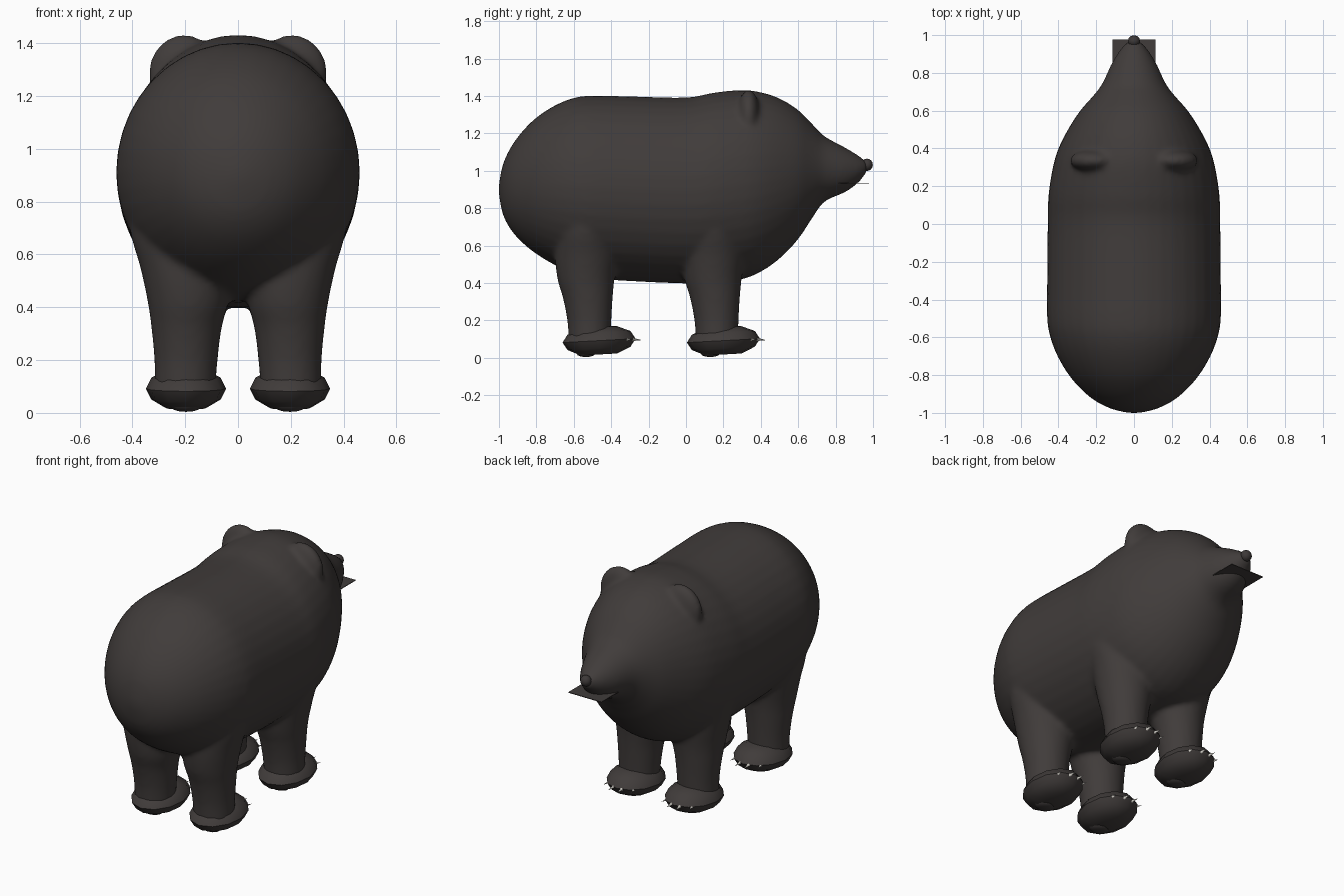
import bpy, bmesh, math
from mathutils import Matrix, Vector

if "Cube" in bpy.data.objects:
    bpy.data.objects.remove(bpy.data.objects["Cube"])


def material(name, rgb):
    m = bpy.data.materials.new(name)
    m.diffuse_color = (*rgb, 1)
    m.use_nodes = True
    m.node_tree.nodes["Principled BSDF"].inputs["Base Color"].default_value = m.diffuse_color
    return m


FUR = material("dark fur", (0.052, 0.045, 0.043))
SKIN = material("dark skin", (0.046, 0.040, 0.039))
CLAW = material("pale claw", (0.62, 0.60, 0.55))


def finish(bm, name, mat, angle=None):
    bmesh.ops.recalc_face_normals(bm, faces=bm.faces)
    me = bpy.data.meshes.new(name)
    bm.to_mesh(me)
    bm.free()
    ob = bpy.data.objects.new(name, me)
    bpy.context.collection.objects.link(ob)
    me.materials.append(mat)
    if angle:
        bpy.ops.object.select_all(action='DESELECT')
        ob.select_set(True)
        bpy.context.view_layer.objects.active = ob
        bpy.ops.object.shade_smooth_by_angle(angle=math.radians(angle))
    return ob


def spline(rows, steps=4):
    """Smooth interpolation of section rows."""
    out = []
    for i in range(len(rows) - 1):
        p = [rows[max(0, min(len(rows) - 1, i + k))] for k in (-1, 0, 1, 2)]
        for s in range(steps):
            t = s / steps
            out.append([0.5 * (2 * b + (c - a) * t + (2 * a - 5 * b + 4 * c - d) * t * t
                               + (3 * b - a - 3 * c + d) * t ** 3)
                        for a, b, c, d in zip(*p)])
    return out + [rows[-1]]


def loft(bm, rings):
    """Skin a list of point rings and cap both ends."""
    loops = [[bm.verts.new(p) for p in ring] for ring in rings]
    n = len(loops[0])
    for a, b in zip(loops, loops[1:]):
        for i in range(n):
            bm.faces.new((a[i], a[(i + 1) % n], b[(i + 1) % n], b[i]))
    bm.faces.new(loops[0])
    bm.faces.new(loops[-1])


def ellipsoid(bm, loc, radii, u=24, v=16, rot=None):
    mat = Matrix.Translation(loc) @ (rot or Matrix()) @ Matrix.Diagonal((*radii, 1))
    return bmesh.ops.create_uvsphere(bm, u_segments=u, v_segments=v, radius=1, matrix=mat)["verts"]


ANGLES = [2 * math.pi * i / 40 for i in range(40)]

# Torso and head sections: y, half width, top z, bottom z
SECTIONS = [
    (-1.0, 0.03, 0.93, 0.87), (-0.98, 0.115, 1.03, 0.77), (-0.94, 0.20, 1.12, 0.69),
    (-0.88, 0.275, 1.205, 0.62), (-0.80, 0.345, 1.285, 0.555), (-0.70, 0.405, 1.35, 0.495),
    (-0.60, 0.443, 1.39, 0.45), (-0.50, 0.46, 1.402, 0.425), (-0.30, 0.46, 1.398, 0.41),
    (0.0, 0.457, 1.392, 0.397), (0.15, 0.453, 1.418, 0.40), (0.30, 0.43, 1.432, 0.42),
    (0.40, 0.40, 1.42, 0.46), (0.50, 0.35, 1.387, 0.53), (0.60, 0.285, 1.325, 0.635),
    (0.68, 0.215, 1.245, 0.755), (0.74, 0.17, 1.185, 0.835), (0.85, 0.118, 1.125, 0.885),
    (0.92, 0.075, 1.083, 0.935), (0.965, 0.035, 1.05, 0.99)]
# Leg sections: z, centre x, x radius, y shift, y radius
LEG = [(0.09, 0.20, 0.115, 0.0, 0.112), (0.20, 0.197, 0.12, -0.002, 0.118),
       (0.32, 0.195, 0.133, -0.01, 0.133), (0.42, 0.19, 0.152, -0.02, 0.152),
       (0.55, 0.20, 0.17, -0.02, 0.165), (0.70, 0.235, 0.175, -0.02, 0.15),
       (0.85, 0.25, 0.15, -0.01, 0.11)]

# Body: torso, legs and ears fused into one smooth skin
bm = bmesh.new()
loft(bm, [[(w * math.cos(a), y, (t + b) / 2 + (t - b) / 2 * math.sin(a)) for a in ANGLES]
          for y, w, t, b in spline(SECTIONS)])
for side in (-1, 1):
    for ly in (-0.515, 0.165):
        loft(bm, [[(side * cx + rx * math.cos(a), ly + dy + ry * math.sin(a), z) for a in ANGLES]
                  for z, cx, rx, dy, ry in spline(LEG)])
    ellipsoid(bm, (side * 0.205, 0.335, 1.285), (0.135, 0.062, 0.148))
body = finish(bm, "bear_body", FUR)
remesh = body.modifiers.new("fuse", 'REMESH')
remesh.mode = 'VOXEL'
remesh.voxel_size = 0.0155
remesh.use_smooth_shade = True
soft = body.modifiers.new("soften", 'SMOOTH')
soft.factor = 0.5
soft.iterations = 6

# Nose
bm = bmesh.new()
ellipsoid(bm, (0, 0.968, 1.032), (0.033, 0.031, 0.033), 12, 8)
finish(bm, "nose", SKIN, 60)

# Flat lower lip plate
bm = bmesh.new()
bmesh.ops.create_cube(bm, size=1, matrix=Matrix.Translation((0, 0.868, 0.934))
                      @ Matrix.Diagonal((0.225, 0.22, 0.004, 1)))
finish(bm, "lower_lip", FUR)

# Paws with pads and claws
for side, sname in ((-1, "left"), (1, "right")):
    for py, pname in ((-0.465, "hind"), (0.2, "front")):
        centre = Vector((side * 0.197, py, 0.092))
        bm = bmesh.new()
        for v in ellipsoid(bm, centre, (0.152, 0.195, 0.082), 12, 6):
            if v.co.z < 0.03:
                v.co.z = 0.018          # flat sole
            v.co.z += 0.06 * (v.co.y - py) * (1 if v.co.z > 0.1 else 0.9)
        finish(bm, f"{pname}_paw_{sname}", FUR, 40)

        bm = bmesh.new()
        ellipsoid(bm, centre + Vector((0, -0.07, -0.07)), (0.06, 0.05, 0.018), 10, 6)
        finish(bm, f"{pname}_pad_{sname}", SKIN, 60)

        bm = bmesh.new()
        for k in (-1.5, -0.5, 0.5, 1.5):
            fan = math.radians(9 * k)
            base = centre + Vector((0.056 * k, 0.192 - 0.022 * k * k, 0.006))
            aim = Vector((math.sin(fan), math.cos(fan), -0.08))
            bmesh.ops.create_cone(
                bm, segments=8, radius1=0.015, radius2=0, depth=0.085, cap_ends=True,
                matrix=Matrix.Translation(base) @ aim.to_track_quat('Z', 'Y').to_matrix().to_4x4())
        finish(bm, f"{pname}_claws_{sname}", CLAW, 50)
